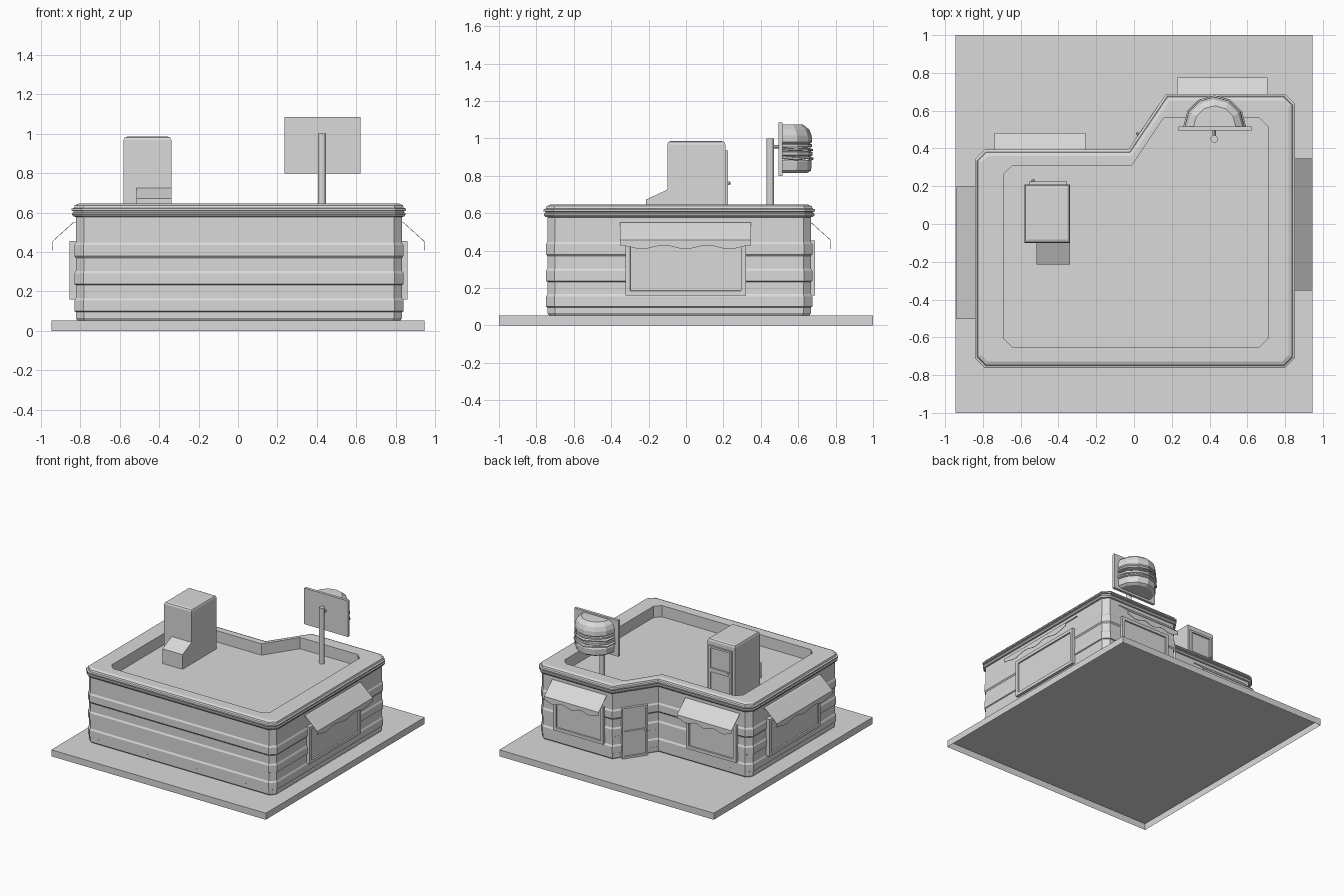
import bpy, bmesh, math
from mathutils import Vector, Matrix

if "Cube" in bpy.data.objects:
    bpy.data.objects.remove(bpy.data.objects["Cube"])

GREY = bpy.data.materials.new("plain grey")
GREY.use_nodes = True
GREY.diffuse_color = (0.7, 0.7, 0.7, 1)
GREY.node_tree.nodes["Principled BSDF"].inputs["Base Color"].default_value = (0.7, 0.7, 0.7, 1)


def finish(name, bm, loc=(0, 0, 0), angle=0):
    mesh = bpy.data.meshes.new(name)
    bm.to_mesh(mesh)
    bm.free()
    mesh.materials.append(GREY)
    ob = bpy.data.objects.new(name, mesh)
    ob.location = loc
    ob.rotation_euler.z = angle
    bpy.context.collection.objects.link(ob)
    return ob


def box_bm(lo, hi):
    bm = bmesh.new()
    lo, hi = Vector(lo), Vector(hi)
    m = Matrix.Translation((lo + hi) / 2) @ Matrix.Diagonal((*(hi - lo), 1))
    bmesh.ops.create_cube(bm, size=1, matrix=m)
    return bm


def cylinder(name, radius, depth, loc, axis="Z", sides=12):
    bm = bmesh.new()
    rot = Matrix.Rotation(math.pi / 2, 4, "X") if axis == "Y" else Matrix()
    bmesh.ops.create_cone(bm, cap_ends=True, segments=sides, radius1=radius,
                          radius2=radius, depth=depth, matrix=rot)
    return finish(name, bm, loc)


def chamfer(points, cut):
    """Cut the square corners of the plan, keep the two diagonal ones."""
    out = []
    for i, p in enumerate(points):
        p = Vector(p)
        a = (Vector(points[i - 1]) - p).normalized()
        b = (Vector(points[(i + 1) % len(points)]) - p).normalized()
        out += [p + a * cut, p + b * cut] if abs(a.dot(b)) < 0.1 else [p]
    return out


def offset(points, d):
    """Move every edge of a counter-clockwise outline outwards by d."""
    out = []
    for i, p in enumerate(points):
        e = (p - points[i - 1]).normalized()
        f = (points[(i + 1) % len(points)] - p).normalized()
        n, m = Vector((e.y, -e.x)), Vector((f.y, -f.x))
        out.append(p + (n + m) * d / (1 + n.dot(m)))
    return out


def loft(bm, rings, closed=True):
    loops = [[bm.verts.new(p) for p in r] for r in rings]
    for lo, hi in zip(loops, loops[1:]):
        n = len(lo)
        for i in range(n if closed else n - 1):
            j = (i + 1) % n
            bm.faces.new((lo[i], lo[j], hi[j], hi[i]))
    return loops


# Ground slab: a tray turned over, open underneath
SLAB = 0.052
bm = box_bm((-0.945, -1, 0), (0.945, 1, SLAB))
bm.normal_update()
bmesh.ops.delete(bm, geom=[f for f in bm.faces if f.normal.z < -0.5], context="FACES_ONLY")
finish("ground_slab", bm)

# Building: siding, cornice and sunken roof from one lofted plan
ROOF = 0.555
outer = chamfer([(-0.843, -0.762), (0.852, -0.762), (0.852, 0.689),
                 (0.17, 0.689), (-0.03, 0.394), (-0.843, 0.394)], 0.053)
inner = chamfer([(-0.69, -0.65), (0.71, -0.65), (0.71, 0.56),
                 (0.155, 0.56), (-0.01, 0.31), (-0.69, 0.31)], 0.045)
OUT, IN = -0.014, -0.021
profile = [(SLAB, -0.03), (0.065, IN), (0.096, IN)]
for z in (0.1, 0.237, 0.38):
    profile += [(z, OUT), (z + 0.055, OUT), (z + 0.067, IN), (z + 0.133, IN)]
profile += [(0.578, IN), (0.58, -0.01), (0.59, -0.002), (0.598, -0.002), (0.601, -0.01),
            (0.607, -0.01), (0.61, 0.0), (0.62, 0.0), (0.624, -0.012),
            (0.637, -0.016), (0.645, -0.035)]
profile.sort()
rings = [[(*p, z) for p in offset(outer, d)] for z, d in profile]
rings += [[(*p, z) for p in inner] for z in (0.645, ROOF)]
bm = bmesh.new()
bm.faces.new(loft(bm, rings)[-1])
finish("building", bm)


# Windows and doors: a slab with a flat rim round recessed panes
def panel(name, loc, angle, w, h, thick, border, recess, split=None):
    bm = box_bm((-w / 2, -0.03, 0), (w / 2, thick, h))
    if split:
        bmesh.ops.bisect_plane(bm, geom=bm.verts[:] + bm.edges[:] + bm.faces[:],
                               plane_co=(0, 0, split), plane_no=(0, 0, 1))
    bm.normal_update()
    front = [f for f in bm.faces if f.normal.y > 0.9]
    bmesh.ops.inset_individual(bm, faces=front, thickness=border)
    bmesh.ops.inset_individual(bm, faces=front, thickness=0.003)
    bmesh.ops.translate(bm, verts=list({v for f in front for v in f.verts}),
                        vec=(0, -recess, 0))
    return finish(name, bm, loc, angle)


def knob(name, loc, angle, z):
    bm = bmesh.new()
    bmesh.ops.create_uvsphere(bm, u_segments=8, v_segments=6, radius=0.009,
                              matrix=Matrix.Translation((-0.08, 0.02, z)))
    finish(name, bm, loc, angle)


# Awnings: thin sloped sheet with a scalloped valance
def awning(name, loc, angle, w):
    bm = bmesh.new()
    n = 24
    xs = [w * (i / n - 0.5) for i in range(n + 1)]
    hem = [0.418 + 0.01 * math.cos(6 * math.pi * i / n) for i in range(n + 1)]
    loft(bm, [[(x, 0.102, z) for x, z in zip(xs, hem)], [(x, 0.102, 0.455) for x in xs],
              [(x, 0.0, 0.547) for x in xs], [(x, -0.02, 0.55) for x in xs]], closed=False)
    bmesh.ops.reverse_faces(bm, faces=bm.faces)
    ob = finish(name, bm, loc, angle)
    mod = ob.modifiers.new("thickness", "SOLIDIFY")
    mod.thickness = 0.003
    mod.offset = 0


R = math.pi / 2
for side, x, y, angle, w in (("right", 0.841, -0.002, -R, 0.7), ("left", -0.837, -0.152, R, 0.7),
                             ("back_right", 0.468, 0.672, 0, 0.48),
                             ("back_left", -0.498, 0.379, 0, 0.48)):
    panel("window_" + side, (x, y, 0.16), angle, w * 0.92, 0.295, 0.018, 0.035, 0.01)
    awning("awning_" + side, (x, y, 0), angle, w)

# Entrance on the diagonal wall
diag = math.atan2(0.295, 0.2)
panel("entrance_door", (0.08, 0.533, SLAB), diag, 0.2, 0.4, 0.014, 0.022, 0.009, 0.2)
knob("entrance_knob", (0.08, 0.533, SLAB), diag, 0.205)

# Roof hut with bevelled top, door and sloped duct
bm = box_bm((-0.58, -0.1, ROOF), (-0.338, 0.21, 0.985))
top = [e for e in bm.edges if min(v.co.z for v in e.verts) > 0.9]
bmesh.ops.bevel(bm, geom=top, offset=0.018, segments=2, profile=0.5, affect="EDGES")
finish("roof_hut", bm)
panel("roof_door", (-0.455, 0.21, ROOF), 0, 0.2, 0.38, 0.014, 0.022, 0.009, 0.19)
knob("roof_door_knob", (-0.455, 0.21, ROOF), 0, 0.205)
bm = box_bm((-0.515, -0.215, ROOF), (-0.338, -0.09, 0.73))
for v in bm.verts:
    if v.co.z > 0.7 and v.co.y < -0.2:
        v.co.z = 0.672
finish("roof_duct", bm)

# Sign: pole, bracket and board
cylinder("sign_pole", 0.02, 1.0 - ROOF, (0.425, 0.45, (1.0 + ROOF) / 2))
cylinder("sign_bracket", 0.009, 0.05, (0.425, 0.475, 0.955), "Y", 8)
finish("sign_board", box_bm((0.235, 0.495, 0.798), (0.622, 0.517, 1.085)))


# Half sandwich on the board: stacked half-turned layers
def half_layer(name, pts, flare=0.0):
    bm = bmesh.new()
    arc = [math.pi * i / 6 for i in range(7)]
    loops = loft(bm, [[(r * math.cos(a), r * math.sin(a), z + flare * (-1) ** i)
                       for i, a in enumerate(arc)] for r, z in pts], closed=False)
    bm.faces.new(loops[0])
    bm.faces.new(loops[-1])
    bm.faces.new([l[0] for l in loops] + [l[-1] for l in reversed(loops)])
    bmesh.ops.recalc_face_normals(bm, faces=bm.faces)
    finish(name, bm, (0.427, 0.514, 0))


half_layer("bun_bottom", [(0.135, 0.815), (0.155, 0.828), (0.158, 0.875), (0.152, 0.885)])
half_layer("lettuce", [(0.155, 0.885), (0.167, 0.89), (0.167, 0.9), (0.155, 0.905)], 0.004)
half_layer("patty", [(0.15, 0.903), (0.162, 0.91), (0.162, 0.926), (0.15, 0.933)])
half_layer("cheese", [(0.15, 0.933), (0.166, 0.937), (0.166, 0.945), (0.15, 0.949)], 0.003)
half_layer("tomato", [(0.148, 0.95), (0.16, 0.955), (0.16, 0.967), (0.148, 0.972)])
half_layer("bun_top", [(0.148, 0.97), (0.16, 0.98), (0.158, 1.015), (0.145, 1.048),
                       (0.112, 1.073)])
